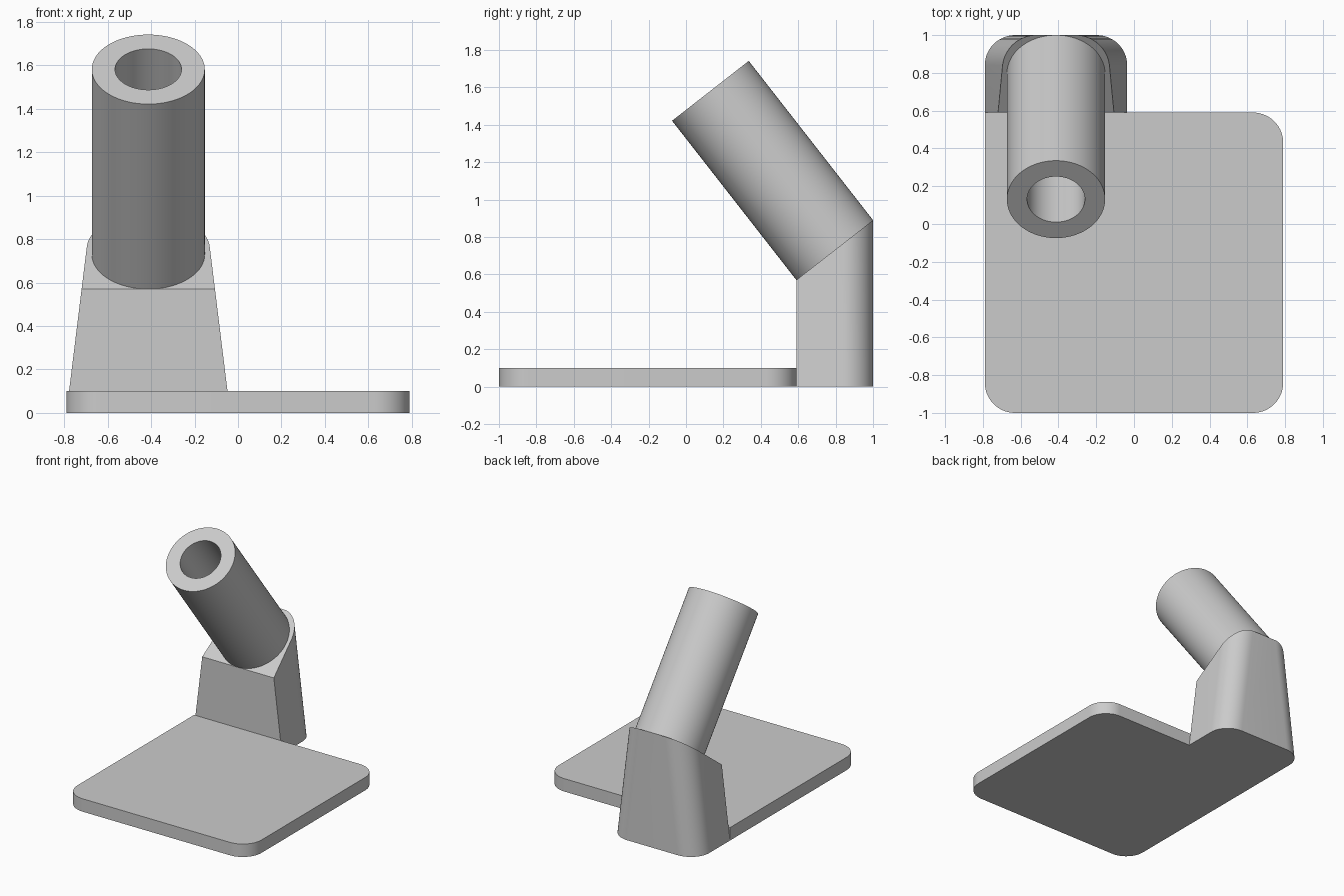
import bpy, bmesh, math
from mathutils import Matrix, Vector

default = bpy.data.objects.get("Cube")
if default:
    bpy.data.objects.remove(default, do_unlink=True)

grey = bpy.data.materials.new("plain grey")
grey.use_nodes = True
grey.diffuse_color = (0.6, 0.6, 0.6, 1)
grey.node_tree.nodes["Principled BSDF"].inputs["Base Color"].default_value = (0.6, 0.6, 0.6, 1)

CORNER = 0.16            # radius of every rounded corner
SPLIT = 0.59             # where the base plate meets the post
LOW, HIGH = 0.57, 0.89   # post height at its front and back
MID = -0.413             # centre line of post and tube


def finish(name, bm):
    bmesh.ops.recalc_face_normals(bm, faces=bm.faces)
    mesh = bpy.data.meshes.new(name)
    bm.to_mesh(mesh)
    bm.free()
    mesh.materials.append(grey)
    obj = bpy.data.objects.new(name, mesh)
    bpy.context.collection.objects.link(obj)
    bpy.ops.object.select_all(action="DESELECT")
    obj.select_set(True)
    bpy.context.view_layer.objects.active = obj
    bpy.ops.object.shade_smooth_by_angle(angle=math.radians(30))
    return obj


def rounded_block(name, bottom, top, is_rounded):
    """Join two four-point outlines and round the chosen upright edges."""
    bm = bmesh.new()
    low = [bm.verts.new(p) for p in bottom]
    high = [bm.verts.new(p) for p in top]
    bm.faces.new(low[::-1])
    bm.faces.new(high)
    for i in range(4):
        j = (i + 1) % 4
        bm.faces.new((low[i], low[j], high[j], high[i]))
    edges = [bm.edges.get((a, b)) for a, b in zip(low, high) if is_rounded(a.co)]
    bmesh.ops.bevel(bm, geom=edges, offset=CORNER, segments=14,
                    profile=0.5, affect="EDGES")
    return finish(name, bm)


# Base plate, square only at the corner under the post
plate = [(-0.79, -1), (0.79, -1), (0.79, SPLIT), (-0.79, SPLIT)]
rounded_block("base_plate", [(x, y, 0) for x, y in plate],
              [(x, y, 0.1) for x, y in plate],
              lambda p: not (p.x < 0 and p.y > 0))


# Tapered post with a sloping top and rounded back corners
def post_half_width(z):
    return 0.377 - 0.123 * z


signs = [(-1, SPLIT, LOW), (1, SPLIT, LOW), (1, 1, HIGH), (-1, 1, HIGH)]
rounded_block("post",
              [(MID + s * post_half_width(0), y, 0) for s, y, z in signs],
              [(MID + s * post_half_width(z), y, z) for s, y, z in signs],
              lambda p: p.y > 0.9)

# Hollow tube standing square on the sloping top
slope = Vector((0, 1 - SPLIT, HIGH - LOW))
radius, bore, length = slope.length / 2, 0.153, 1.08
bm = bmesh.new()
section = [(bore, 0), (radius, 0), (radius, length), (bore, length)]
ring = [bm.verts.new((r, 0, z)) for r, z in section]
edges = [bm.edges.new((ring[i], ring[(i + 1) % 4])) for i in range(4)]
bmesh.ops.spin(bm, geom=ring + edges, cent=(0, 0, 0), axis=(0, 0, 1),
               angle=math.tau, steps=96)
bmesh.ops.remove_doubles(bm, verts=bm.verts, dist=0.0001)
tilt = Matrix.Rotation(math.atan2(slope.z, slope.y), 4, "X")
place = Matrix.Translation((MID, (SPLIT + 1) / 2, (LOW + HIGH) / 2))
bmesh.ops.transform(bm, matrix=place @ tilt, verts=bm.verts)
finish("tube", bm)
